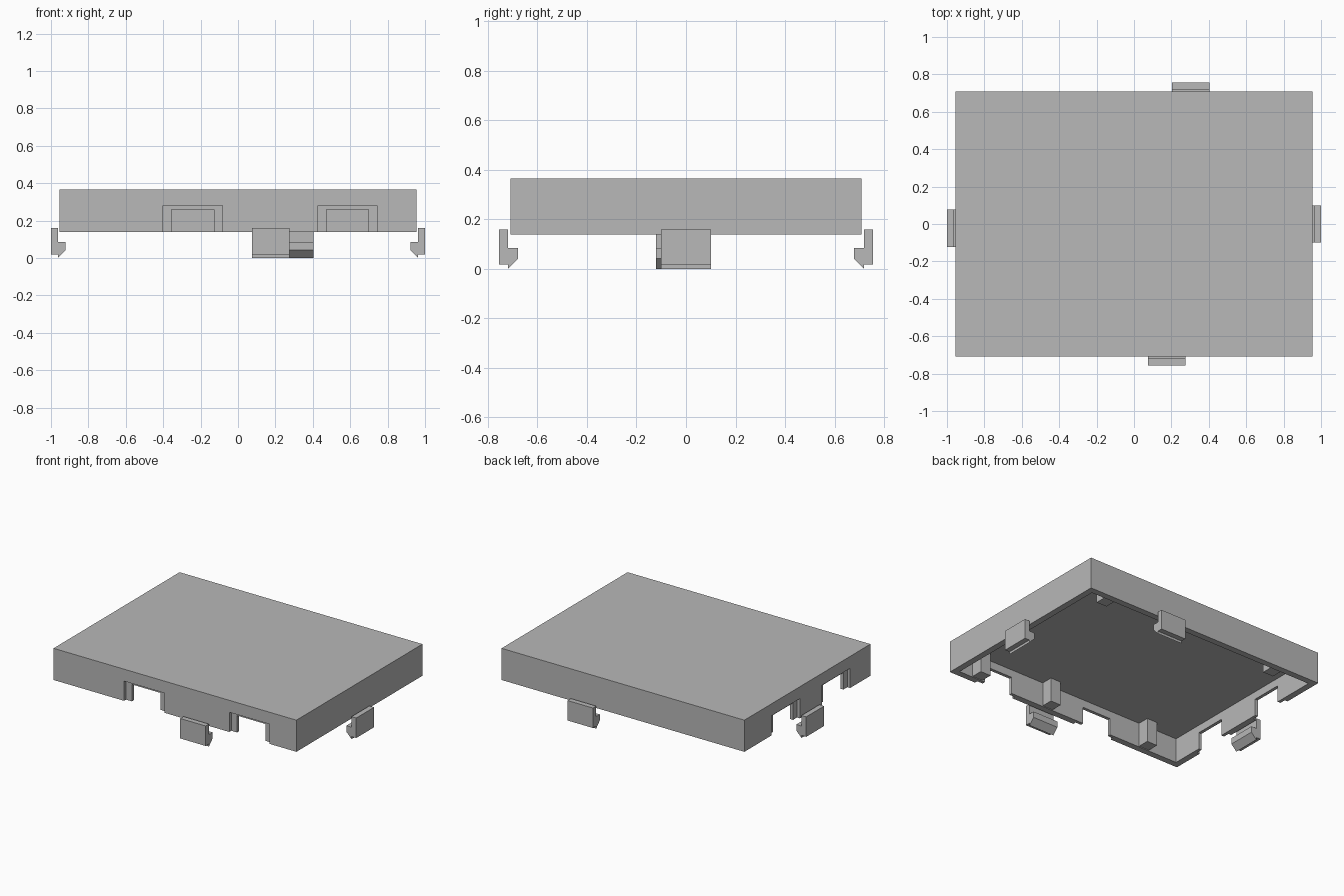
import bpy, bmesh
from mathutils import Matrix
from math import pi

cube = bpy.data.objects.get("Cube")
if cube:
    bpy.data.objects.remove(cube, do_unlink=True)

gray = bpy.data.materials.new("plain gray")
gray.use_nodes = True
gray.diffuse_color = (0.48, 0.48, 0.48, 1)
gray.node_tree.nodes["Principled BSDF"].inputs["Base Color"].default_value = (0.48, 0.48, 0.48, 1)

HX, HY = 0.955, 0.708      # lid half sizes
RIM, TOP = 0.14, 0.365     # lid height range
WALL, CEILING = 0.045, 0.315


def finish(bm, name):
    bmesh.ops.recalc_face_normals(bm, faces=bm.faces)
    mesh = bpy.data.meshes.new(name)
    bm.to_mesh(mesh)
    bm.free()
    obj = bpy.data.objects.new(name, mesh)
    obj.data.materials.append(gray)
    bpy.context.collection.objects.link(obj)
    return obj


def box(name, x0, x1, y0, y1, z0, z1):
    bm = bmesh.new()
    size = Matrix.Diagonal((x1 - x0, y1 - y0, z1 - z0, 1))
    place = Matrix.Translation(((x0 + x1) / 2, (y0 + y1) / 2, (z0 + z1) / 2))
    bmesh.ops.create_cube(bm, size=1, matrix=place @ size)
    return finish(bm, name)


def cut(target, cutter):
    mod = target.modifiers.new("cut", 'BOOLEAN')
    mod.operation = 'DIFFERENCE'
    mod.solver = 'EXACT'
    mod.object = cutter
    cutter.hide_render = True
    cutter.hide_set(True)


# Hollow lid, open underneath
lid = box("lid", -HX, HX, -HY, HY, RIM, TOP)
cut(lid, box("cavity_cutter", -HX + WALL, HX - WALL, -HY + WALL, HY - WALL, 0, CEILING))

# Stepped openings: a wide shallow outer layer and a narrower inner layer
for half, height, depth in ((0.158, 0.28, WALL / 2), (0.113, 0.26, WALL + 0.01)):
    for x in (-0.242, 0.585):
        cut(lid, box("front_notch_cutter", x - half, x + half, -HY - 0.05, -HY + depth, 0, height))
    for y in (-0.322, 0.243):
        cut(lid, box("side_notch_cutter", -HX - 0.05, -HX + depth, y - half, y + half, 0, height))

# Square support posts under the ceiling
for y in (-0.622, 0.622):
    for x in (-0.64, 0.17, 0.76):
        box("support_post", x - 0.041, x + 0.041, y - 0.041, y + 0.041, RIM + 0.005, CEILING + 0.01)

# Hooked clips: profile as (distance outward from clip face, height)
HOOK = [(0.045, 0.16), (0.008, 0.16), (0.008, 0.085), (-0.033, 0.085),
        (-0.033, 0.042), (0.008, 0), (0.008, 0.018), (0.045, 0.018)]


def clip(name, reach, along, angle):
    bm = bmesh.new()
    face = bm.faces.new([bm.verts.new((reach + d, along - 0.1, z)) for d, z in HOOK])
    side = bmesh.ops.extrude_face_region(bm, geom=[face])["geom"]
    verts = [v for v in side if isinstance(v, bmesh.types.BMVert)]
    bmesh.ops.translate(bm, verts=verts, vec=(0, 0.2, 0))
    bmesh.ops.rotate(bm, verts=bm.verts, cent=(0, 0, 0), matrix=Matrix.Rotation(angle, 3, 'Z'))
    return finish(bm, name)


clip("left_clip", HX, 0.0, 0)
clip("back_clip", HY + 0.003, -0.303, pi / 2)
clip("right_clip", HX, 0.022, pi)
clip("front_clip", HY + 0.003, 0.175, -pi / 2)
